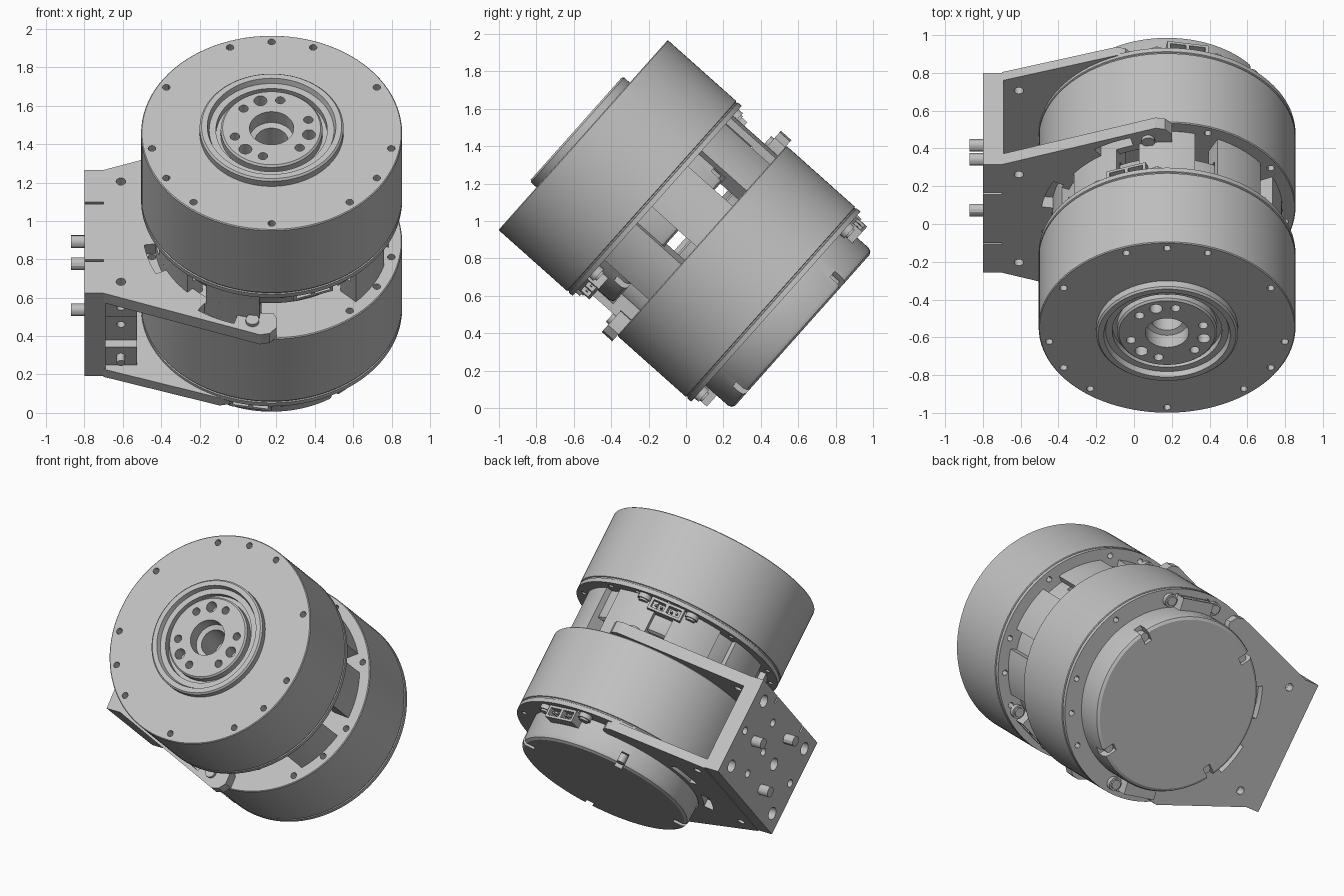
import bpy, bmesh, math
from mathutils import Matrix, Vector

if "Cube" in bpy.data.objects:
    bpy.data.objects.remove(bpy.data.objects["Cube"])

# Tilted working frame: x across, y up the drum face, -z runs back along the axis
FRAME = Matrix.Translation((0.175, -0.55, 1.46)) @ Matrix.Rotation(math.radians(48.3), 4, 'X')

metal = bpy.data.materials.new("grey_metal")
metal.use_nodes = True
GREY = (0.53, 0.53, 0.53, 1)
metal.diffuse_color = GREY
metal.node_tree.nodes["Principled BSDF"].inputs["Base Color"].default_value = GREY
parts = []


def polar(r, deg):
    a = math.radians(deg)
    return r * math.cos(a), r * math.sin(a)


def arc(r, a0, a1, n=10):
    return [polar(r, a0 + (a1 - a0) * i / n) for i in range(n + 1)]


def sector(r0, r1, a0, a1):
    return arc(r0, a0, a1) + arc(r1, a1, a0)


def rod(bm, x, y, t0, t1, r, seg=16):
    m = Matrix.Translation((x, y, -(t0 + t1) / 2))
    bmesh.ops.create_cone(bm, cap_ends=True, segments=seg, radius1=r, radius2=r,
                          depth=t1 - t0, matrix=m)


def cross_rod(bm, axis, centre, r, length, seg=16):
    m = Matrix.Translation(centre) @ Matrix.Rotation(math.pi / 2, 4, axis)
    bmesh.ops.create_cone(bm, cap_ends=True, segments=seg, radius1=r, radius2=r,
                          depth=length, matrix=m)


def box(bm, x0, x1, y0, y1, t0, t1, turn=0):
    m = (Matrix.Rotation(math.radians(turn), 4, 'Z')
         @ Matrix.Translation(((x0 + x1) / 2, (y0 + y1) / 2, -(t0 + t1) / 2))
         @ Matrix.Diagonal((x1 - x0, y1 - y0, t1 - t0, 1)))
    bmesh.ops.create_cube(bm, size=1, matrix=m)


def prism(bm, outline, t0, t1):
    face = bm.faces.new([bm.verts.new((x, y, -t0)) for x, y in outline])
    new = bmesh.ops.extrude_face_region(bm, geom=[face])["geom"]
    bmesh.ops.translate(bm, verts=[v for v in new if isinstance(v, bmesh.types.BMVert)],
                        vec=(0, 0, t0 - t1))


def lathe(bm, profile, seg=96):
    vs = [bm.verts.new((r, 0, -t)) for r, t in profile]
    edges = [bm.edges.new(p) for p in zip(vs, vs[1:])]
    bmesh.ops.spin(bm, geom=vs + edges, cent=(0, 0, 0), axis=(0, 0, 1),
                   angle=2 * math.pi, steps=seg)
    bmesh.ops.remove_doubles(bm, verts=bm.verts, dist=0.0005)


def finish(name, bm, shift=0.0, cutter=None):
    def make(label, b):
        bmesh.ops.recalc_face_normals(b, faces=b.faces)
        mesh = bpy.data.meshes.new(label)
        b.to_mesh(mesh)
        b.free()
        ob = bpy.data.objects.new(label, mesh)
        bpy.context.collection.objects.link(ob)
        ob.matrix_world = FRAME @ Matrix.Translation((0, 0, -shift))
        return ob
    ob = make(name, bm)
    if cutter:
        tool = make("cutter", cutter)
        tool.hide_render = True
        mod = ob.modifiers.new("holes", 'BOOLEAN')
        mod.operation, mod.solver, mod.object = 'DIFFERENCE', 'EXACT', tool
        bpy.context.view_layer.update()
        done = ob.evaluated_get(bpy.context.evaluated_depsgraph_get())
        mesh = bpy.data.meshes.new_from_object(done)
        ob.modifiers.clear()
        ob.data = mesh
        bpy.data.objects.remove(tool)
    ob.data.materials.clear()
    ob.data.materials.append(metal)
    parts.append(ob)
    return ob


R = 0.68
BODY = [(0, .25), (.085, .25), (.085, .06), (.115, .05), (.115, -.035), (.255, -.035),
        (.265, -.025), (.265, .02), (.29, .02), (.29, -.02), (.325, -.02), (.335, -.05),
        (.365, -.05), (.375, -.04), (.375, 0), (R - .005, 0), (R, .005), (R, .49),
        (R - .006, .493), (R - .006, .5), (R, .503), (R, .53), (.565, .53), (.565, .69),
        (.557, .71), (.54, .72), (0, .72)]


def motor(name, shift, plug_angle):
    # Drum, hub and rear cover in one turned body
    body, holes = bmesh.new(), bmesh.new()
    lathe(body, BODY)
    for k in range(3):
        for off in (-20, 0, 20, 60):
            x, y = polar(.633, 90 + 120 * k + off)
            rod(holes, x, y, -.05, .06, .02, 12)
            rod(holes, x, y, .48, .6, .018, 12)
        for off, r in ((-30, .025), (0, .034), (30, .025)):
            x, y = polar(.2, 107 + 120 * k + off)
            rod(holes, x, y, -.1, .05, r)
    for k in range(4):
        box(holes, .48, .62, -.025, .025, .64, .8, 36 + 90 * k)
    finish(name + "_body", body, shift, holes)

    # Cover screws sitting in the rim notches
    screws = bmesh.new()
    for k in range(4):
        x, y = polar(.51, 36 + 90 * k)
        rod(screws, x, y, .62, .695, .028)
    # Rounded screws beside each plug
    for side in (0, 180):
        for off in (-15, 15):
            x, y = polar(.615, plug_angle + side + off)
            rod(screws, x, y, .52, .56, .042)
            rod(screws, x, y, .56, .572, .03)
    finish(name + "_screws", screws, shift)

    # Plug sockets with open mouths and pins
    plugs, mouths, pins = bmesh.new(), bmesh.new(), bmesh.new()
    for side in (0, 180):
        a = plug_angle + side
        box(plugs, .55, .635, -.11, .11, .53, .61, a)
        for y in (-.052, .052):
            box(mouths, .585, .66, y - .042, y + .042, .545, .595, a)
            for p in (-.018, .018):
                box(pins, .58, .625, y + p - .006, y + p + .006, .564, .576, a)
    finish(name + "_plugs", plugs, shift, mouths)
    finish(name + "_pins", pins, shift)


motor("front_motor", 0, 110)
motor("rear_motor", .85, 80)

# Spacer blocks joining the two motors
spacers = bmesh.new()
for a in (10, 50, 90, 130, 170, 210, 250, 330):
    prism(spacers, sector(.5, .61, a - 14, a + 14), .72, .85)
    prism(spacers, sector(.57, .61, a - 14, a + 14), .53, .72)
finish("spacer_blocks", spacers)


def bracket_plate(name, tip, reach, t0, t1, slots):
    # C-shaped plate: straight outer edges, round inner edge, rounded arm tips
    plate, holes = bmesh.new(), bmesh.new()
    end = math.degrees(math.acos(tip / .57))
    upper = [(-.875, .43), (tip - .07, reach), (tip - .02, reach - .01),
             (tip + .015, reach - .05), (tip + .015, .57 * math.sin(math.radians(end)) + .03)]
    lower = [(x, -y) for x, y in reversed(upper)]
    prism(plate, upper + arc(.57, end, 360 - end, 40) + lower, t0, t1)
    for a in slots:
        prism(holes, sector(.61, .67, a - 9, a + 9), t0 - .05, t1 + .05)
    for s in (-1, 1):
        rod(holes, -.785, s * .35, t0 - .05, t1 + .05, .025)
    finish(name, plate, 0, holes)


bracket_plate("front_bracket_plate", .01, .72, .775, .85, (116, 163, 197, 244))
bracket_plate("rear_bracket_plate", -.2, .63, 1.37, 1.43, (163, 197))

# Side mounting plate with its hole pattern and edge slits
side, side_holes = bmesh.new(), bmesh.new()
box(side, -.975, -.865, -.43, .43, .775, 1.425)
for t, y, r in ((.87, .32, .04), (1.33, .32, .04), (.87, -.33, .04), (1.33, -.33, .04),
                (1.1, -.1, .04), (1.1, .36, .025), (1.1, -.36, .025),
                (.92, .12, .025), (1.28, .12, .025), (1.1, .07, .025)):
    cross_rod(side_holes, 'Y', (-.92, y, -t), r, .3)
for y in (-.2, .2):
    box(side_holes, -1, -.84, y - .007, y + .007, .74, .82)
finish("side_plate", side, 0, side_holes)

# Mounting pegs
pegs = bmesh.new()
for t, y in ((1.1, .22), (.92, -.095), (1.28, -.095)):
    cross_rod(pegs, 'Y', (-.99, y, -t), .034, .11, 12)
finish("mounting_pegs", pegs)

# Corner blocks between the bracket plates
blocks, block_holes = bmesh.new(), bmesh.new()
for s in (-1, 1):
    low, high = sorted((s * .27, s * .40))
    for t0, t1 in ((.85, .99), (1.23, 1.37)):
        box(blocks, -.865, -.70, low, high, t0, t1)
        cross_rod(block_holes, 'X', (-.785, s * .39, -(t0 + t1) / 2), .022, .12)
    low, high = sorted((s * .27, s * .35))
    box(blocks, -.865, -.70, low, high, .99, 1.23)
    cross_rod(block_holes, 'X', (-.785, s * .35, -1.11), .022, .08)
bmesh.ops.remove_doubles(blocks, verts=blocks.verts, dist=.0001)
finish("corner_blocks", blocks, 0, block_holes)

# Arm bolts on the front bracket plate
bolts = bmesh.new()
for s in (-1, 1):
    rod(bolts, -.10, s * .63, .755, .78, .035)
finish("arm_bolts", bolts)

# Smooth curved walls, keep machined edges crisp
bpy.ops.object.select_all(action='DESELECT')
for ob in parts:
    ob.select_set(True)
bpy.context.view_layer.objects.active = parts[0]
bpy.ops.object.shade_smooth_by_angle(angle=math.radians(30))
